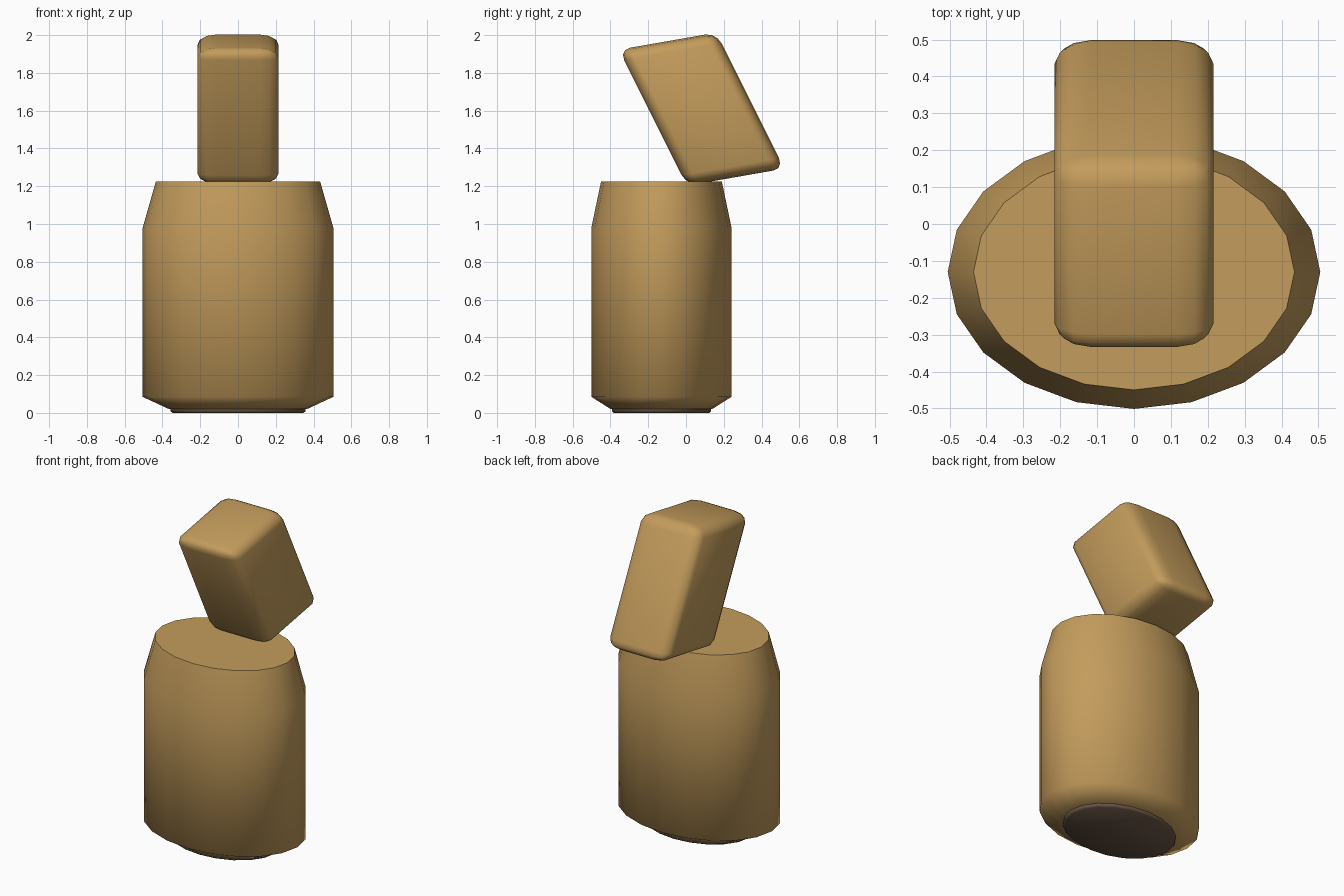
import bpy
import bmesh
import math
from mathutils import Matrix

cube = bpy.data.objects.get("Cube")
if cube:
    bpy.data.objects.remove(cube, do_unlink=True)


def make_material(name, rgb):
    mat = bpy.data.materials.new(name)
    mat.use_nodes = True
    color = (*rgb, 1.0)
    mat.diffuse_color = color
    mat.node_tree.nodes["Principled BSDF"].inputs["Base Color"].default_value = color
    return mat


def finish(bm, name, mat, sharp_degrees):
    """Shade smoothly below the given edge angle and add the object to the scene."""
    bmesh.ops.recalc_face_normals(bm, faces=bm.faces[:])
    for face in bm.faces:
        face.smooth = True
    for edge in bm.edges:
        edge.smooth = edge.calc_face_angle(0) < math.radians(sharp_degrees)
    mesh = bpy.data.meshes.new(name)
    bm.to_mesh(mesh)
    bm.free()
    mesh.materials.append(mat)
    obj = bpy.data.objects.new(name, mesh)
    bpy.context.collection.objects.link(obj)
    return obj


def oval_loft(name, profile, mat, sides=20, center_y=-0.13, depth=0.735):
    """Stack oval rings from (half width, height) pairs and cap both ends."""
    bm = bmesh.new()
    rings = []
    for r, z in profile:
        angles = [math.tau * i / sides for i in range(sides)]
        rings.append([bm.verts.new((r * math.cos(a), center_y + depth * r * math.sin(a), z))
                      for a in angles])
    for low, high in zip(rings, rings[1:]):
        for i in range(sides):
            j = (i + 1) % sides
            bm.faces.new((low[i], low[j], high[j], high[i]))
    bm.faces.new(rings[0][::-1])
    bm.faces.new(rings[-1])
    return finish(bm, name, mat, 67)


tan = make_material("tan", (0.55, 0.333, 0.107))
dark_brown = make_material("dark_brown", (0.14, 0.09, 0.06))

# Oval body with a tapered shoulder and a chamfered foot
oval_loft("body", [(0.365, 0.02), (0.505, 0.085), (0.505, 0.98), (0.435, 1.225)], tan)

# Thin dark foot plate under the body
oval_loft("foot_plate", [(0.345, 0.0), (0.357, 0.008), (0.357, 0.021)], dark_brown)

# Slanted block: a rounded box stretched onto skewed depth and height axes
bm = bmesh.new()
size = (4.3, 9.0, 13.0)
bmesh.ops.create_cube(bm, size=1, matrix=Matrix.Diagonal((*size, 1)))
bmesh.ops.bevel(bm, geom=bm.edges[:], offset=1, segments=3, profile=0.5, affect='EDGES')
skew = Matrix(((0.43, 0, 0, 0),
               (0, 0.515, -0.36, 0.0825),
               (0, 0.09, 0.72, 1.608),
               (0, 0, 0, 1)))
bm.transform(skew @ Matrix.Diagonal((*[1 / s for s in size], 1)))
finish(bm, "slanted_block", tan, 60)
